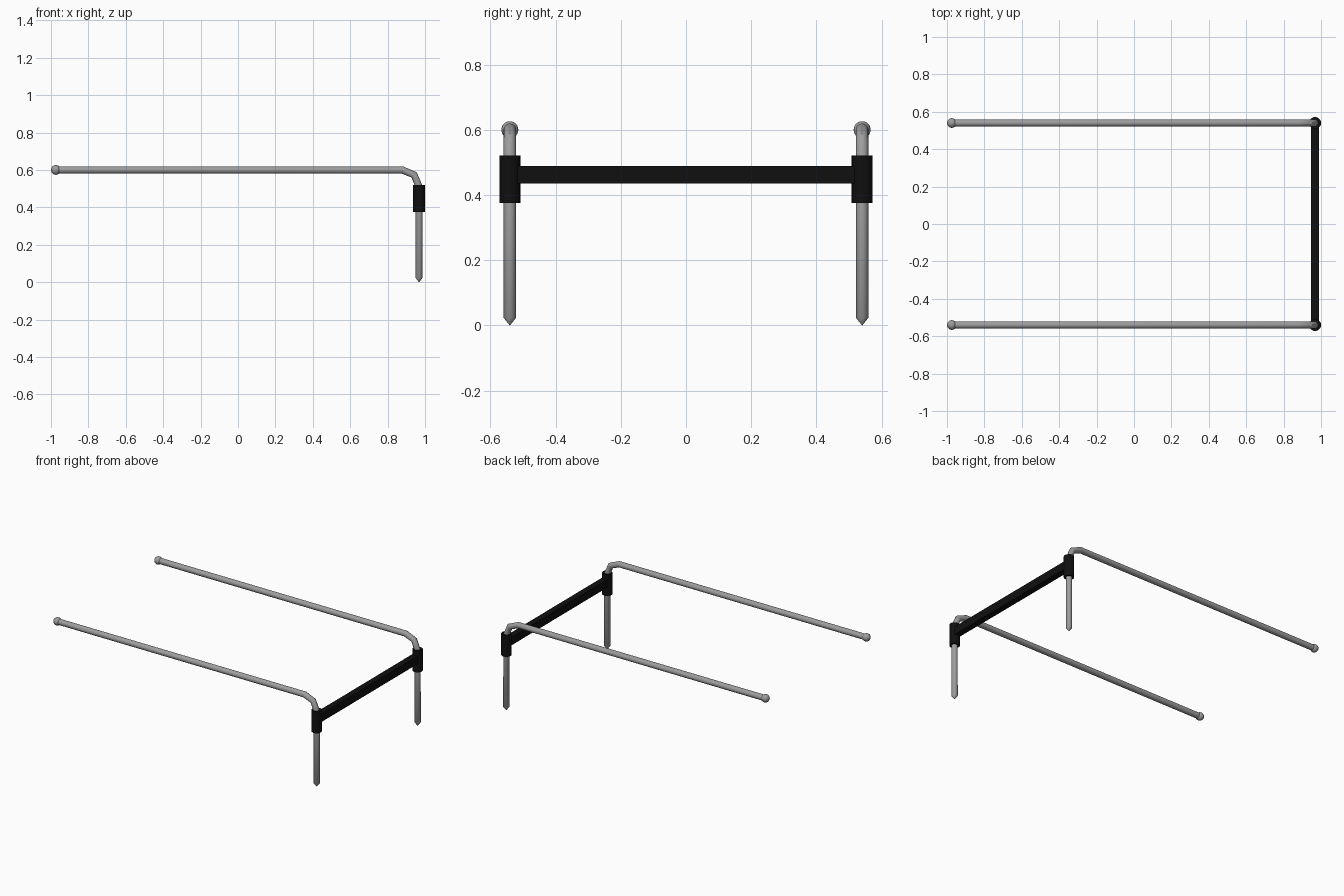
import bpy
import math

cube = bpy.data.objects.get("Cube")
if cube:
    bpy.data.objects.remove(cube, do_unlink=True)


def make_material(name, value, roughness):
    mat = bpy.data.materials.new(name)
    mat.use_nodes = True
    colour = (value, value, value, 1)
    mat.diffuse_color = colour
    bsdf = mat.node_tree.nodes["Principled BSDF"]
    bsdf.inputs["Base Color"].default_value = colour
    bsdf.inputs["Roughness"].default_value = roughness
    return mat


steel = make_material("grey steel", 0.34, 0.5)
black = make_material("black plastic", 0.005, 0.6)

SPREAD = 0.54      # distance of each rail from the centre line
POST_X = 0.968
RAIL_Z = 0.6
BALL_X = -0.974
TUBE_R = 0.0195
BEND_R = 0.09


def finish(name, mat, smooth=True):
    obj = bpy.context.object
    obj.name = name
    obj.data.name = name
    obj.data.materials.clear()
    obj.data.materials.append(mat)
    if smooth:
        bpy.ops.object.shade_smooth_by_angle(angle=math.radians(40))
    return obj


def bent_tube(name, y):
    # One swept tube: rail, two-segment bend, post and pointed tip
    path = [(BALL_X, RAIL_Z, 1)]
    for step in range(3):
        a = math.pi / 2 - step * math.pi / 4
        path.append((POST_X - BEND_R + BEND_R * math.cos(a),
                     RAIL_Z - BEND_R + BEND_R * math.sin(a), 1))
    path += [(POST_X, 0.024, 1), (POST_X, 0, 0.02)]

    curve = bpy.data.curves.new(name, "CURVE")
    curve.dimensions = "3D"
    curve.bevel_depth = TUBE_R
    curve.bevel_resolution = 6
    curve.use_fill_caps = True
    spline = curve.splines.new("POLY")
    spline.points.add(len(path) - 1)
    for point, (x, z, radius) in zip(spline.points, path):
        point.co = (x, y, z, 1)
        point.radius = radius
    obj = bpy.data.objects.new(name, curve)
    bpy.context.collection.objects.link(obj)
    bpy.ops.object.select_all(action="DESELECT")
    obj.select_set(True)
    bpy.context.view_layer.objects.active = obj
    bpy.ops.object.convert(target="MESH")
    finish(name, steel)


for side, y in (("right", -SPREAD), ("left", SPREAD)):
    bent_tube(side + "_rail_and_post", y)

    # Ball on the free end of the rail
    bpy.ops.mesh.primitive_uv_sphere_add(segments=20, ring_count=12, radius=0.026,
                                         location=(BALL_X, y, RAIL_Z))
    finish(side + "_end_ball", steel)

    # Sleeve clamped round the post
    bpy.ops.mesh.primitive_cylinder_add(vertices=20, radius=0.032, depth=0.145,
                                        location=(POST_X, y, 0.448))
    finish(side + "_sleeve", black)

# Flat bar joining the two sleeves
bpy.ops.mesh.primitive_cube_add(size=1, location=(POST_X, 0, 0.462))
bar = finish("cross_bar", black, smooth=False)
bar.scale = (0.042, 2 * SPREAD - 0.04, 0.054)
